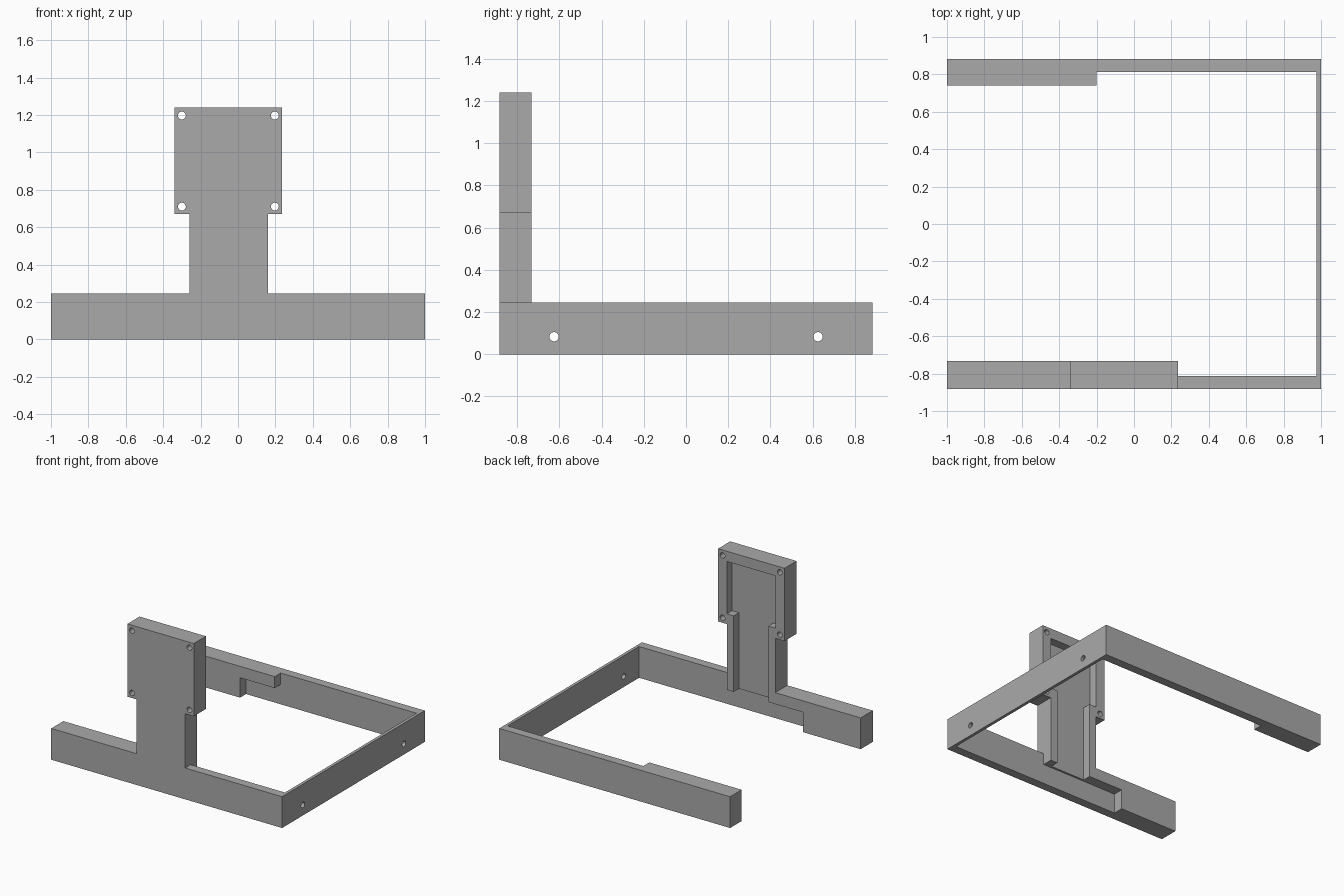
import bpy, bmesh
from math import pi
from mathutils import Matrix, Vector

cube = bpy.data.objects.get("Cube")
if cube:
    bpy.data.objects.remove(cube, do_unlink=True)

GREY = (0.40, 0.40, 0.40, 1)
mat = bpy.data.materials.new("plain_grey")
mat.use_nodes = True
mat.diffuse_color = GREY
mat.node_tree.nodes["Principled BSDF"].inputs["Base Color"].default_value = GREY


def finish(name, bm):
    bmesh.ops.recalc_face_normals(bm, faces=bm.faces)
    mesh = bpy.data.meshes.new(name)
    bm.to_mesh(mesh)
    bm.free()
    mesh.materials.append(mat)
    obj = bpy.data.objects.new(name, mesh)
    bpy.context.collection.objects.link(obj)
    return obj


def prism(name, outline, y0, y1):
    """Extrude an x-z outline from y0 to y1."""
    bm = bmesh.new()
    face = bm.faces.new([bm.verts.new((x, y0, z)) for x, z in outline])
    new = bmesh.ops.extrude_face_region(bm, geom=[face])["geom"]
    bmesh.ops.translate(bm, vec=(0, y1 - y0, 0),
                        verts=[v for v in new if isinstance(v, bmesh.types.BMVert)])
    return finish(name, bm)


def rect(x0, x1, z0, z1):
    return [(x0, z0), (x1, z0), (x1, z1), (x0, z1)]


def drill(name, centres, axis, radius, targets):
    """Cut round holes along an axis through the targets."""
    bm = bmesh.new()
    turn = Matrix.Rotation(pi / 2, 4, axis)
    for c in centres:
        bmesh.ops.create_cone(bm, cap_ends=True, segments=32, radius1=radius,
                              radius2=radius, depth=0.5,
                              matrix=Matrix.Translation(Vector(c)) @ turn)
    cutter = finish(name, bm)
    cutter.hide_render = True
    cutter.display_type = 'WIRE'
    cutter.hide_set(True)
    for obj in targets:
        mod = obj.modifiers.new("holes", 'BOOLEAN')
        mod.operation = 'DIFFERENCE'
        mod.solver = 'EXACT'
        mod.object = cutter


OUT, BAR = 0.8825, 0.8135     # outer and inner faces of the long bars
FRONT_IN, BACK_IN = -0.733, 0.74   # inner faces of the thick sections
TOP, SLOT = 0.245, 0.155      # bar height and underside of the slots
L, R = -0.26, 0.16            # tower sides
PL, PR, PB, PT = -0.34, 0.235, 0.67, 1.24   # mounting plate
RL, RR, RAIL = -0.20, 0.10, 0.75            # inner rail sides, rail top
POCKET = 1.16

# Front bar, tower and plate in one sheet
front_panel = prism("front_panel", [
    (-1, 0), (1, 0), (1, TOP), (R, TOP), (R, PB), (PR, PB), (PR, PT),
    (PL, PT), (PL, PB), (L, PB), (L, TOP), (-1, TOP)], -OUT, -BAR)

# Thick front arm, tower rails and plate rim
rails_and_rim = prism("rails_and_rim", [
    (-1, 0), (-0.5, 0), (-0.5, SLOT), (RL, SLOT), (RL, RAIL), (L, RAIL),
    (L, POCKET), (R, POCKET), (R, RAIL), (RR, RAIL), (RR, SLOT), (R, SLOT),
    (R, PB), (PR, PB), (PR, PT), (PL, PT), (PL, PB), (L, PB), (L, TOP),
    (-1, TOP)], -BAR, FRONT_IN)

# Floor of the tower channel
prism("pocket_floor", [
    (RL, SLOT), (RR, SLOT), (RR, RAIL), (R, RAIL), (R, POCKET),
    (L, POCKET), (L, RAIL), (RL, RAIL)], -BAR, -0.798)

# Back bar with its stepped thick arm
prism("back_bar", rect(-1, 1, 0, TOP), BAR, OUT)
prism("back_arm", [(-1, 0), (-0.5, 0), (-0.5, SLOT), (RL, SLOT),
                   (RL, TOP), (-1, TOP)], BACK_IN, BAR)

# Thin side wall joining the bars
side_wall = prism("side_wall", rect(0.976, 1, 0, TOP), -BAR, BAR)

# Screw holes
drill("plate_hole_cutter", [(x, -0.81, z) for x in (-0.30, 0.197) for z in (0.71, 1.197)],
      'X', 0.021, [front_panel, rails_and_rim])
drill("wall_hole_cutter", [(1, y, 0.083) for y in (-0.625, 0.625)],
      'Y', 0.022, [side_wall])
